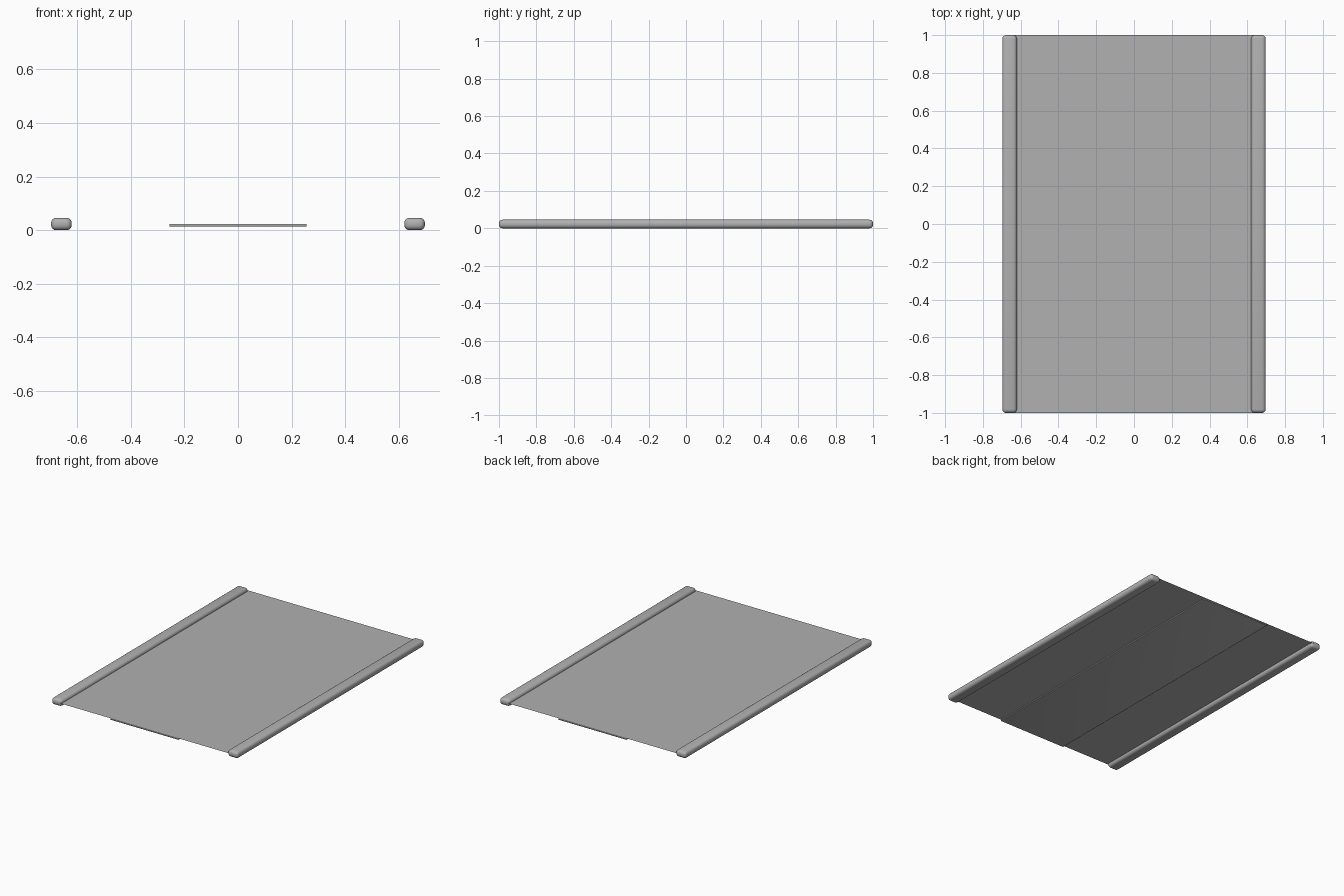
import bpy

if "Cube" in bpy.data.objects:
    bpy.data.objects.remove(bpy.data.objects["Cube"])

# Dark grey shared by every part
grey = bpy.data.materials.new("dark_grey")
grey.diffuse_color = (0.44, 0.44, 0.44, 1)
grey.use_nodes = True
grey.node_tree.nodes["Principled BSDF"].inputs["Base Color"].default_value = grey.diffuse_color


def box(name, x0, x1, y0, y1, z0, z1, bevel=0.0):
    bpy.ops.mesh.primitive_cube_add(size=1, location=((x0 + x1) / 2, (y0 + y1) / 2, (z0 + z1) / 2))
    ob = bpy.context.object
    ob.name = name
    ob.scale = (x1 - x0, y1 - y0, z1 - z0)
    bpy.ops.object.transform_apply(location=False, rotation=False, scale=True)
    ob.data.materials.append(grey)
    if bevel:
        mod = ob.modifiers.new("rounded_edges", "BEVEL")
        mod.width = bevel
        mod.segments = 4
        bpy.ops.object.modifier_apply(modifier=mod.name)
        bpy.ops.object.shade_smooth_by_angle()
    return ob


# Rounded side rails
for side, name in ((-1, "left_rail"), (1, "right_rail")):
    xs = sorted((side * 0.62, side * 0.697))
    box(name, xs[0], xs[1], -1, 1, 0, 0.046, bevel=0.019)

# Paper-thin sheet stretched between the rails
bpy.ops.mesh.primitive_plane_add(size=2, location=(0, 0, 0.025))
sheet = bpy.context.object
sheet.name = "sheet"
sheet.scale = (0.66, 1, 1)
bpy.ops.object.transform_apply(location=False, rotation=False, scale=True)
sheet.data.materials.append(grey)

# Stiffening strip under the middle of the sheet, with softened edges
box("centre_strip", -0.256, 0.256, -1, 1, 0.0135, 0.0235, bevel=0.004)
